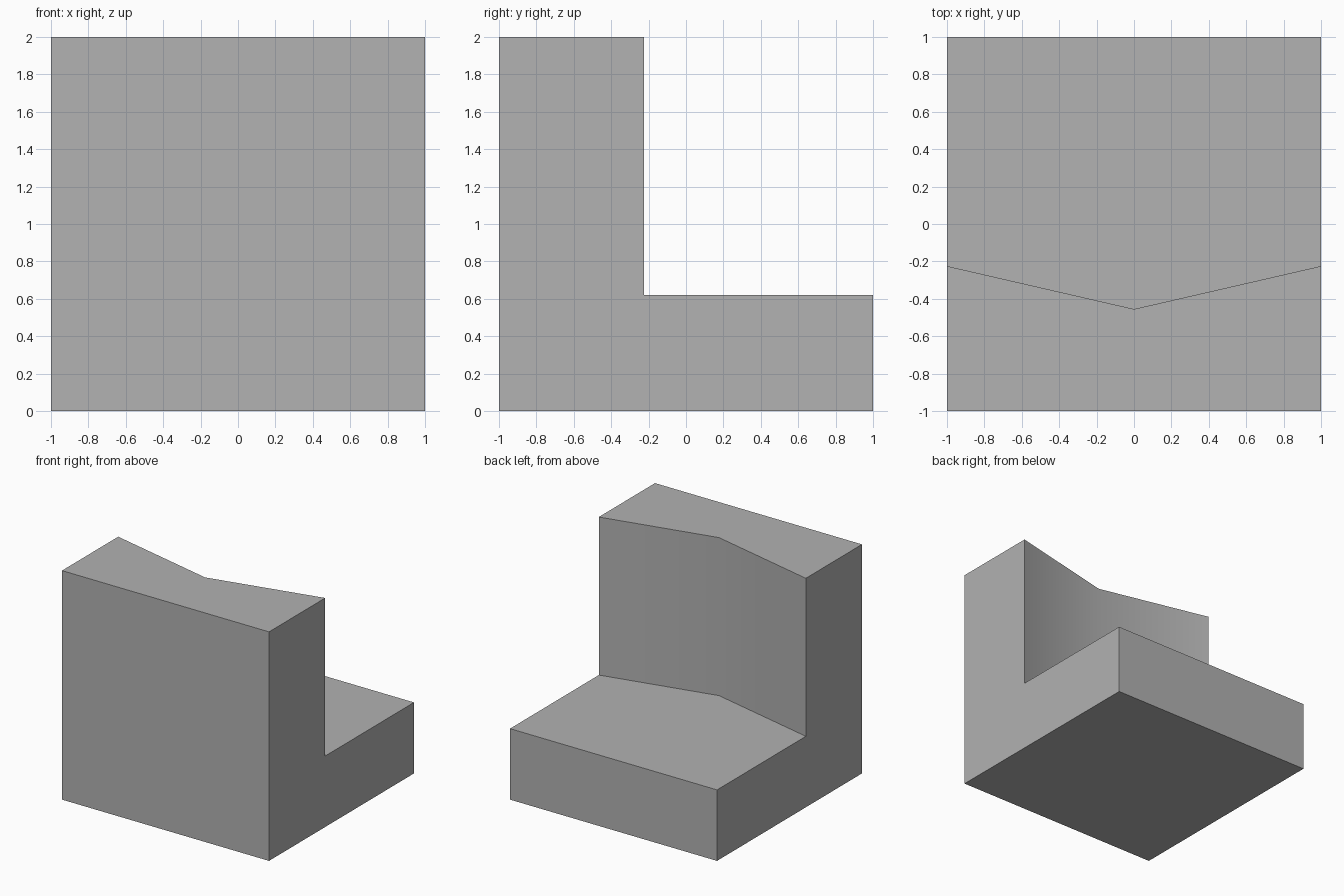
import bpy
import bmesh
import math

cube = bpy.data.objects.get("Cube")
if cube:
    bpy.data.objects.remove(cube, do_unlink=True)

STEP_Z = 0.62
RISER_SIDE_Y = -0.225
RISER_MID_Y = -0.455

# Plain grey material
grey = bpy.data.materials.new("plain_grey")
grey.use_nodes = True
colour = (0.445, 0.445, 0.445, 1)
grey.diffuse_color = colour
grey.node_tree.nodes["Principled BSDF"].inputs["Base Color"].default_value = colour


def step_section(bm, x, riser_y):
    """L-shaped cross-section: tall front wall, low tread behind it."""
    profile = [(-1, 0), (1, 0), (1, STEP_Z), (riser_y, STEP_Z),
               (riser_y, 2), (-1, 2)]
    return [bm.verts.new((x, y, z)) for y, z in profile]


# Loft the section across the width, with the riser notched in the middle
bm = bmesh.new()
sections = [step_section(bm, -1, RISER_SIDE_Y),
            step_section(bm, 0, RISER_MID_Y),
            step_section(bm, 1, RISER_SIDE_Y)]
for a, b in zip(sections, sections[1:]):
    for i in range(len(a)):
        j = (i + 1) % len(a)
        bm.faces.new((a[i], a[j], b[j], b[i]))
bm.faces.new(sections[0])
bm.faces.new(sections[-1])

# Merge coplanar faces so only the riser keeps its centre crease
bmesh.ops.dissolve_limit(bm, angle_limit=math.radians(1),
                         verts=bm.verts, edges=bm.edges)
bmesh.ops.recalc_face_normals(bm, faces=bm.faces)

mesh = bpy.data.meshes.new("stair_block")
bm.to_mesh(mesh)
bm.free()
mesh.materials.append(grey)

block = bpy.data.objects.new("stair_block", mesh)
bpy.context.collection.objects.link(block)

# Smooth the shallow riser crease, keep the square edges sharp
bpy.ops.object.select_all(action="DESELECT")
block.select_set(True)
bpy.context.view_layer.objects.active = block
bpy.ops.object.shade_smooth_by_angle(angle=math.radians(35))
